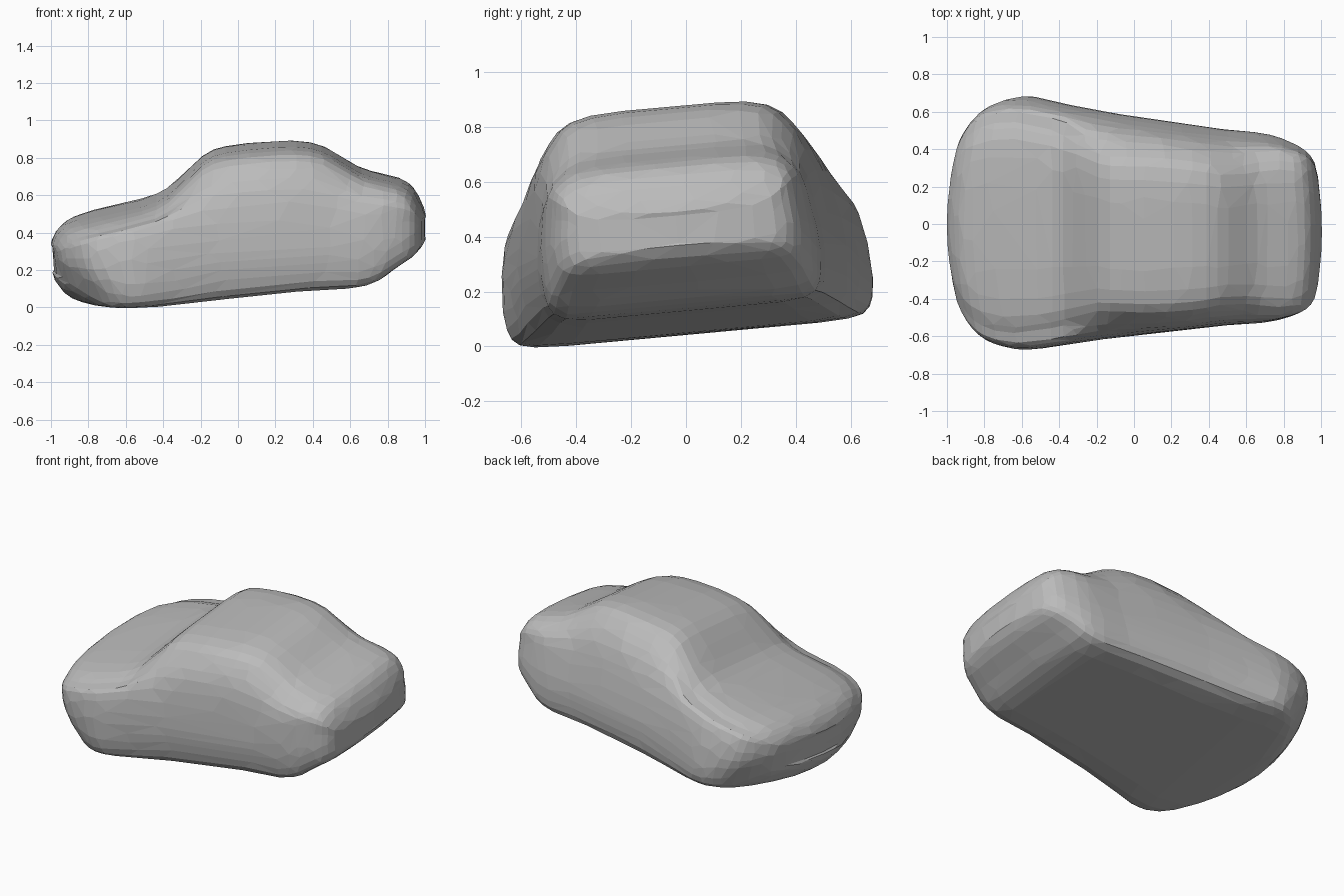
import bpy, bmesh, math

cube = bpy.data.objects.get("Cube")
if cube:
    bpy.data.objects.remove(cube, do_unlink=True)

# Single body colour
grey = bpy.data.materials.new("plain grey")
grey.use_nodes = True
GREY = (0.5, 0.5, 0.5, 1)
grey.diffuse_color = GREY
grey.node_tree.nodes["Principled BSDF"].inputs["Base Color"].default_value = GREY

# Stations along the body: x, half width, roof half width, bottom, top
STATIONS = [
    (-1.005, .39, .31, .19, .34), (-.985, .49, .39, .13, .395),
    (-.945, .58, .46, .075, .44), (-.89, .635, .51, .046, .468),
    (-.76, .667, .54, .043, .503), (-.6, .674, .54, .043, .535),
    (-.42, .65, .5, .048, .578), (-.34, .635, .475, .055, .64),
    (-.18, .61, .42, .07, .815), (-.08, .595, .42, .08, .845),
    (.1, .572, .425, .1, .867), (.33, .543, .405, .12, .88),
    (.45, .526, .38, .125, .855), (.55, .516, .37, .13, .795),
    (.66, .51, .385, .14, .722), (.77, .495, .4, .17, .7),
    (.84, .475, .395, .23, .682), (.92, .445, .38, .275, .66),
    (.975, .405, .355, .315, .59), (1.008, .33, .29, .37, .49),
]
ROLL = .092


def half_section(w, rw, zb, zt):
    """Right half of a cross-section, from underside centre to roof centre."""
    h = zt - zb
    belt = min(zb + .8 * h, .5)
    return [(0, zb), (.5 * w, zb), (.9 * w, zb), (.98 * w, zb + .07 * h),
            (w, zb + .24 * h), (w, (zb + belt) / 2 + .04), (.965 * w, belt),
            ((.965 * w + rw) / 2 + .028, (belt + zt) / 2),
            (rw + .025, zt - .12 * h), (rw - .035, zt - .02 * h),
            (.5 * rw, zt), (0, zt)]


def wheel_bulge(x, z):
    """Extra side width where the front wheels swell the skin."""
    return .01 * math.exp(-((x + .58) ** 2 + (z - .2) ** 2) / .018)


def bow(x, y, z):
    """Sweep the nose and tail back at the corners, most of all low on the nose."""
    tuck = .1 + .16 * max(0, min(1, (.28 - z) / .2))
    nose = tuck * (y / .6) ** 2 * max(0, -x - .5) / .5
    tail = .035 * (y / .42) ** 2 * max(0, x - .6) / .4
    return x + nose - tail


def place(x, y, z):
    """Add a skin vertex, bowed, skewed and rolled into position."""
    skew = -.018 - .012 * x
    return bm.verts.new((bow(x, y, z), y + skew - ROLL * (z - .38), z + ROLL * y))


# Loft the body skin
bm = bmesh.new()
rings = []
for x, w, rw, zb, zt in STATIONS:
    half = half_section(w, rw, zb, zt)
    outline = half + [(-y, z) for y, z in half[-2:0:-1]]
    ring = []
    for y, z in outline:
        if abs(y) > .8 * w:
            y += math.copysign(wheel_bulge(x, z), y)
        ring.append(place(x, y, z))
    rings.append(ring)
for a, b in zip(rings, rings[1:]):
    for i in range(len(a)):
        j = (i + 1) % len(a)
        bm.faces.new((a[i], a[j], b[j], b[i]))

# Close the nose and tail with bowed panels either side of a centre column
for ring, (x, w, rw, zb, zt) in ((rings[0], STATIONS[0]), (rings[-1], STATIONS[-1])):
    n, last = len(ring), len(ring) // 2 - 1
    heights = [z for y, z in half_section(w, rw, zb, zt)]
    centre = {i: place(x, 0, heights[i]) for i in range(2, last)}
    centre[1], centre[last] = ring[0], ring[last + 1]
    for i in range(1, last):
        bm.faces.new((ring[i], ring[i + 1], centre[i + 1], centre[i]))
        bm.faces.new((centre[i], centre[i + 1], ring[n - i - 1], ring[n - i]))
bmesh.ops.recalc_face_normals(bm, faces=bm.faces)

mesh = bpy.data.meshes.new("car_body")
bm.to_mesh(mesh)
bm.free()
mesh.materials.append(grey)
body = bpy.data.objects.new("car_body", mesh)
bpy.context.collection.objects.link(body)

# Round the skin, then break it into irregular flat facets
soften = body.modifiers.new("soften", 'SUBSURF')
soften.levels = soften.render_levels = 1
facets = body.modifiers.new("facets", 'DECIMATE')
facets.ratio = .35
